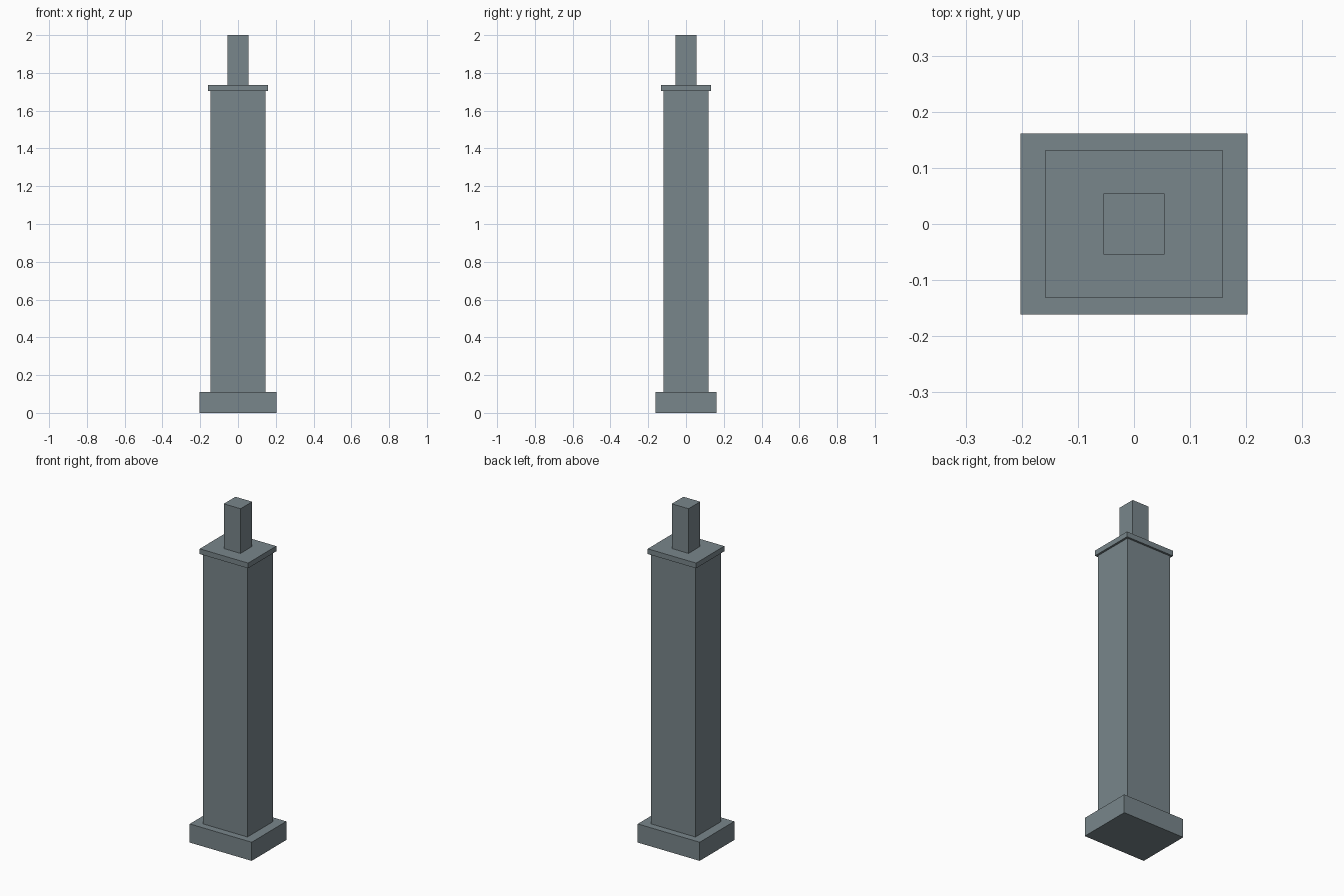
import bpy

default = bpy.data.objects.get("Cube")
if default:
    bpy.data.objects.remove(default, do_unlink=True)

# Single stone colour
stone = bpy.data.materials.new("blue_grey_stone")
stone.use_nodes = True
colour = (0.19, 0.238, 0.258, 1)
stone.diffuse_color = colour
stone.node_tree.nodes["Principled BSDF"].inputs["Base Color"].default_value = colour


def add_block(name, width, depth, bottom, top):
    """Flat-sided block centred on the vertical axis."""
    bpy.ops.mesh.primitive_cube_add(size=1, location=(0, 0, (bottom + top) / 2))
    block = bpy.context.object
    block.name = name
    block.scale = (width, depth, top - bottom)
    bpy.ops.object.transform_apply(location=False, rotation=False, scale=True)
    block.data.materials.append(stone)
    return block


# Stacked parts, from the ground up
add_block("base_plinth", 0.405, 0.323, 0, 0.11)
add_block("shaft", 0.292, 0.24, 0.11, 1.705)
add_block("cap_slab", 0.316, 0.263, 1.705, 1.736)
add_block("top_post", 0.109, 0.109, 1.736, 2)
